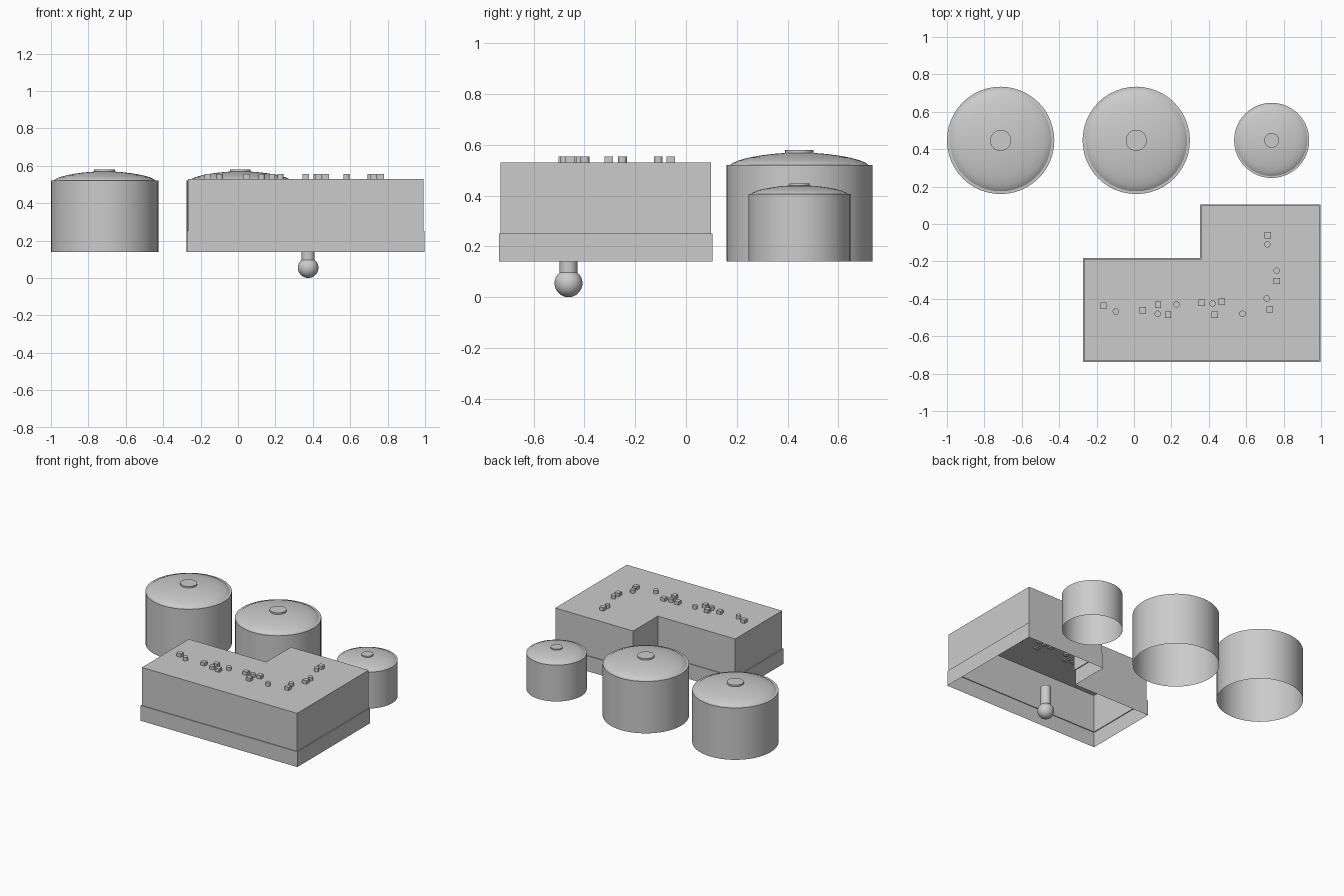
import bpy, bmesh, math

if "Cube" in bpy.data.objects:
    bpy.data.objects.remove(bpy.data.objects["Cube"])


def make_object(name, bm, smooth=False):
    mesh = bpy.data.meshes.new(name)
    bmesh.ops.recalc_face_normals(bm, faces=bm.faces)
    bm.to_mesh(mesh)
    bm.free()
    ob = bpy.data.objects.new(name, mesh)
    bpy.context.collection.objects.link(ob)
    if smooth:
        bpy.ops.object.select_all(action='DESELECT')
        ob.select_set(True)
        bpy.context.view_layer.objects.active = ob
        bpy.ops.object.shade_smooth_by_angle(angle=math.radians(30))
    return ob


def lathe(name, profile, center, sides=48, scale=1.0):
    """Revolve (radius, height) points; a zero radius closes the surface."""
    bm = bmesh.new()
    verts = [bm.verts.new((r * scale, 0, z * scale)) for r, z in profile]
    edges = [bm.edges.new(p) for p in zip(verts, verts[1:])]
    bmesh.ops.spin(bm, geom=verts + edges, cent=(0, 0, 0), axis=(0, 0, 1),
                   angle=math.tau, steps=sides, use_duplicate=False)
    bmesh.ops.remove_doubles(bm, verts=bm.verts, dist=1e-5)
    ob = make_object(name, bm, True)
    ob.location = center
    return ob


# Storage tanks: open-bottom wall, shallow domed lid, vent cap
tank_wall = [(0.287, 0), (0.287, 0.38), (0.272, 0.381)]
tank_dome = [(0.272, 0.381), (0.262, 0.389), (0.24, 0.399), (0.2, 0.41),
             (0.15, 0.419), (0.1, 0.425), (0.05, 0.429), (0, 0.43)]
tank_cap = [(0.056, 0.425), (0.056, 0.44), (0, 0.44)]
for side, x, s in (("left", -0.713, 1), ("middle", 0.012, 1), ("right", 0.736, 0.7)):
    for part, profile in (("wall", tank_wall), ("dome", tank_dome), ("cap", tank_cap)):
        lathe(f"{side}_tank_{part}", profile, (x, 0.447, 0.14), scale=s)


# L-shaped building: open-bottom shell with a slightly wider base skirt
def outline(d):
    x0, x1, xn = -0.267 - d, 0.991 + d, 0.36 - d
    y0, y1, yn = -0.731 - d, 0.098 + d, -0.188 + d
    return [(x0, y0), (x1, y0), (x1, y1), (xn, y1), (xn, yn), (x0, yn)]


bm = bmesh.new()
levels = [(0.006, 0.14), (0.006, 0.252), (0, 0.252), (0, 0.53)]
loops = [[bm.verts.new((x, y, z)) for x, y in outline(d)] for d, z in levels]
for low, high in zip(loops, loops[1:]):
    for i in range(6):
        j = (i + 1) % 6
        bm.faces.new((low[i], low[j], high[j], high[i]))
bm.faces.new(loops[-1])
make_object("building_shell", bm)

# Roof vents: square boxes and round stubs
boxes = [(-0.163, -0.437), (0.047, -0.461), (0.128, -0.431), (0.182, -0.485),
         (0.362, -0.421), (0.432, -0.485), (0.469, -0.415), (0.763, -0.305),
         (0.725, -0.457), (0.716, -0.06)]
stubs = [(-0.097, -0.468), (0.127, -0.48), (0.227, -0.43), (0.42, -0.425),
         (0.58, -0.48), (0.71, -0.398), (0.763, -0.25), (0.713, -0.109)]
for i, (x, y) in enumerate(boxes):
    bm = bmesh.new()
    bmesh.ops.create_cube(bm, size=0.034)
    make_object(f"roof_box_{i + 1}", bm).location = (x, y, 0.538)
for i, (x, y) in enumerate(stubs):
    lathe(f"roof_stub_{i + 1}", [(0, 0), (0.017, 0), (0.017, 0.034), (0, 0.034)],
          (x, y, 0.521), sides=24)

# Post with a ball end hanging under the building
lathe("ball_post", [(0, 0.06), (0.035, 0.06), (0.035, 0.235), (0, 0.235)],
      (0.375, -0.463, 0), sides=32)
bm = bmesh.new()
bmesh.ops.create_uvsphere(bm, u_segments=32, v_segments=16, radius=0.055)
make_object("post_ball", bm, True).location = (0.375, -0.463, 0.055)
